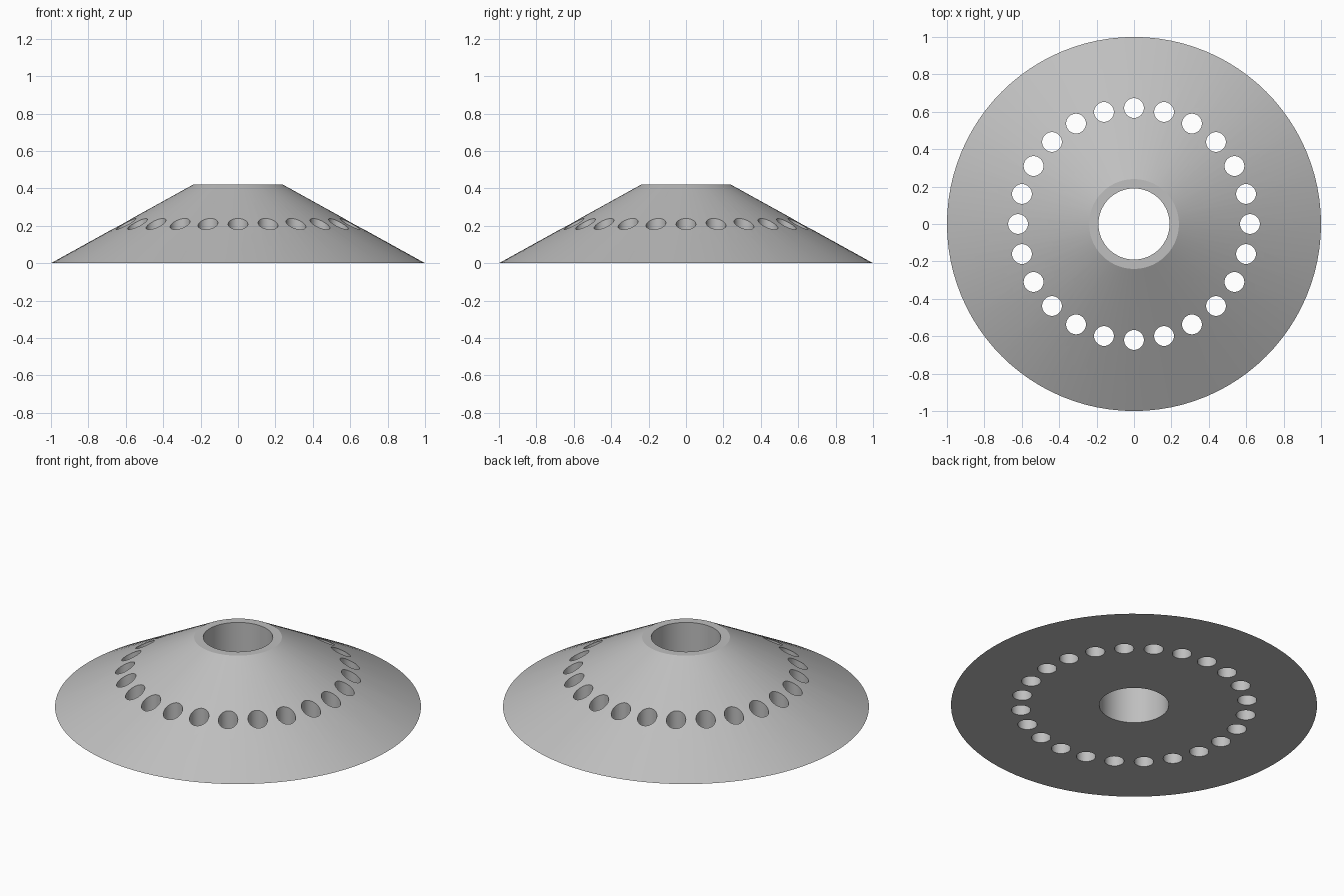
import bpy
import math

if "Cube" in bpy.data.objects:
    bpy.data.objects.remove(bpy.data.objects["Cube"])

HEIGHT = 0.42
HOLES = 24
RING = 0.62

grey = bpy.data.materials.new("light_grey")
grey.use_nodes = True
colour = (0.52, 0.52, 0.52, 1)
grey.diffuse_color = colour
grey.node_tree.nodes["Principled BSDF"].inputs["Base Color"].default_value = colour


def cylinder(name, radius, x=0, y=0, sides=32):
    bpy.ops.mesh.primitive_cylinder_add(
        vertices=sides, radius=radius, depth=1, location=(x, y, HEIGHT / 2))
    obj = bpy.context.object
    obj.name = name
    obj.data.materials.append(grey)
    return obj


# Solid truncated cone
bpy.ops.mesh.primitive_cone_add(
    vertices=96, radius1=1, radius2=0.24, depth=HEIGHT, location=(0, 0, HEIGHT / 2))
body = bpy.context.object
body.name = "conical_disc"
body.data.materials.append(grey)

# Central bore and ring of vertical holes, joined as one cutter
cutters = [cylinder("bore_cutter", 0.19, sides=64)]
for i in range(HOLES):
    a = math.tau * i / HOLES
    cutters.append(cylinder("hole_cutter", 0.053, RING * math.cos(a), RING * math.sin(a)))
bpy.ops.object.select_all(action="DESELECT")
for c in cutters:
    c.select_set(True)
bpy.context.view_layer.objects.active = cutters[0]
bpy.ops.object.join()
cutter = bpy.context.object
cutter.hide_render = True

# Drill the holes
bpy.ops.object.select_all(action="DESELECT")
body.select_set(True)
bpy.context.view_layer.objects.active = body
drill = body.modifiers.new("drill", "BOOLEAN")
drill.operation = "DIFFERENCE"
drill.solver = "EXACT"
drill.object = cutter
bpy.ops.object.modifier_apply(modifier=drill.name)
bpy.data.objects.remove(cutter)

bpy.ops.object.shade_smooth_by_angle(angle=math.radians(25))
